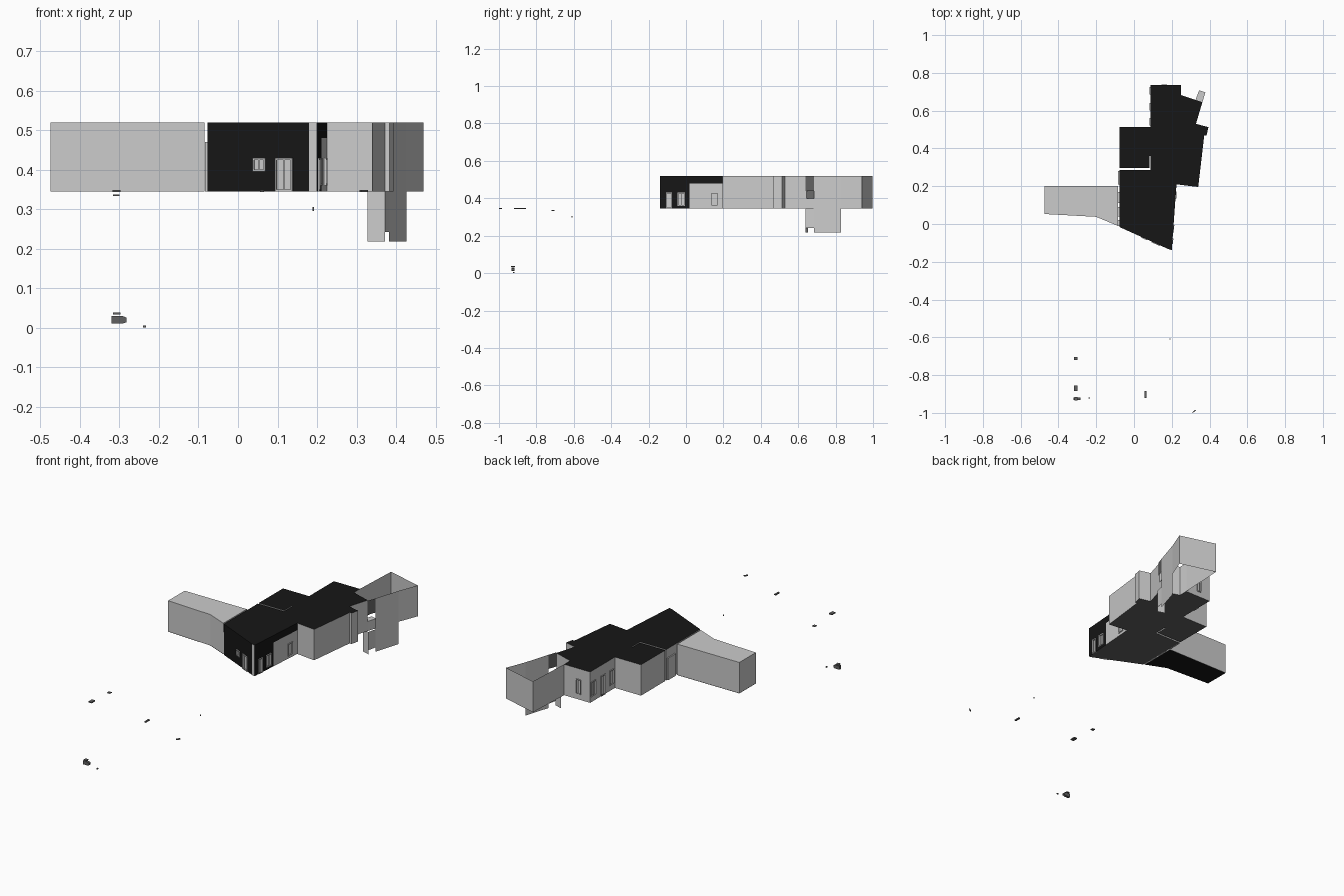
import bpy, bmesh, math
from mathutils import Vector

if "Cube" in bpy.data.objects:
    bpy.data.objects.remove(bpy.data.objects["Cube"])

Z0, Z1 = 0.345, 0.52          # storey floor and roof heights


def material(name, c):
    m = bpy.data.materials.new(name)
    m.diffuse_color = (c, c, c, 1)
    m.use_nodes = True
    m.node_tree.nodes["Principled BSDF"].inputs["Base Color"].default_value = m.diffuse_color
    return m


BLACK = material("black", 0.008)
DARK = material("dark_grey", 0.12)


def make(name, faces, mat=None):
    """Object from a list of faces, each a list of 3D points."""
    bm = bmesh.new()
    for f in faces:
        bm.faces.new([bm.verts.new(p) for p in f])
    bmesh.ops.remove_doubles(bm, verts=bm.verts, dist=1e-5)
    me = bpy.data.meshes.new(name)
    bm.to_mesh(me)
    bm.free()
    ob = bpy.data.objects.new(name, me)
    bpy.context.collection.objects.link(ob)
    if mat:
        me.materials.append(mat)
    return ob


def flat(pts, z, up=True):
    """Horizontal face from a clockwise plan outline."""
    return [(x, y, z) for x, y in (pts[::-1] if up else pts)]


def wall(name, a, b, z0=Z0, z1=Z1, holes=(), mat=None):
    """Vertical sheet from a to b, outside on the left of a->b.
    holes: (start, end, bottom, top), start and end as fractions."""
    a, b = Vector(a), Vector(b)
    n = Vector((a.y - b.y, b.x - a.x)).normalized()

    def p(t, z, d=0):
        q = a.lerp(b, t) + n * d
        return (q.x, q.y, z)

    def quad(s, e, l, h, d=0):
        return [p(e, l, d), p(s, l, d), p(s, h, d), p(e, h, d)]

    ts = sorted({0, 1} | {t for h in holes for t in h[:2]})
    zs = sorted({z0, z1} | {z for h in holes for z in h[2:]})
    faces = []
    for s, e in zip(ts, ts[1:]):
        for l, h in zip(zs, zs[1:]):
            if not any(o[0] <= s and e <= o[1] and o[2] <= l and h <= o[3] for o in holes):
                faces.append(quad(s, e, l, h))
    make(name, faces, mat)
    # window and door frames with recessed panes
    for s, e, l, h in holes:
        w = min((e - s) * 0.1, 0.05)
        f = 0.005
        parts = [quad(s, s + w, l, h, 0.004), quad(e - w, e, l, h, 0.004),
                 quad(s, e, h - f, h, 0.004), quad(s, e, l, l + f, 0.004),
                 quad(s, e, l, h, -0.008)]
        for t in (s, e):
            parts.append([p(t, l, 0.004), p(t, l, -0.008), p(t, h, -0.008), p(t, h, 0.004)])
        for z in (l, h):
            parts.append([p(s, z, 0.004), p(e, z, 0.004), p(e, z, -0.008), p(s, z, -0.008)])
        m = (s + e) / 2
        parts.append(quad(m - w / 3, m + w / 3, l, h, 0.002))
        make(name + "_window", parts)


def prism(name, pts, z0, z1, mat=None):
    """Closed block from a clockwise plan outline."""
    faces = [flat(pts, z1), flat(pts, z0, False)]
    for (ax, ay), (bx, by) in zip(pts, pts[1:] + pts[:1]):
        faces.append([(bx, by, z0), (ax, ay, z0), (ax, ay, z1), (bx, by, z1)])
    return make(name, faces, mat)


def box(name, x0, x1, y0, y1, z0, z1, mat=None):
    return prism(name, [(x0, y0), (x0, y1), (x1, y1), (x1, y0)], z0, z1, mat)


# Main building outline, clockwise, with the narrow slit on the left side
plan = [(-.077, -.016), (-.077, .287), (.088, .287), (.088, .36), (.081, .36),
        (.081, .297), (-.077, .297), (-.077, .513), (.087, .513), (.087, .735),
        (.25, .735), (.25, .682), (.362, .645), (.328, .53), (.394, .513),
        (.384, .468), (.372, .47), (.34, .196), (.225, .21), (.2, -.138), (.18, -.132)]
make("roof", [flat(plan, Z1)], BLACK)
make("floor", [flat(plan, Z0, False)], DARK)

# Openings per wall, keyed by the index of the wall's first corner
win = (.39, .48)
openings = {
    9 - 1: [(.04, .22, .375, .46), (.4, .58, .345, .46), (.78, .96, .375, .46)],
    9: [(.36, .54, .375, .46)],
    18: [(.2, .36, .39, .48)],
    19: [],
    20: [(.16, .33, .345, .43), (.43, .55, .395, .43)],
}
for i, a in enumerate(plan):
    b = plan[(i + 1) % len(plan)]
    if i in (18, 20):
        mat = BLACK
    else:
        mat = None
    if i == 18:
        # side wall: grey rear part below a black band, black front part
        c = Vector(a).lerp(Vector(b), .55)
        wall("side_wall_band", a, c, .48, Z1, mat=BLACK)
        wall("side_wall_rear", a, c, Z0, .48, [(.2, .4, .36, .43)])
        wall("side_wall_front", c, b, Z0, Z1, [(.15, .4, .36, .43), (.6, .8, .345, .43)], BLACK)
    else:
        wall("wall_%02d" % i, a, b, holes=openings.get(i, ()), mat=mat)

# Left wing, light block with a dark underside
wing = [(-.475, .053), (-.475, .2), (-.085, .2), (-.085, -.01), (-.2, .038)]
prism("left_wing", wing, Z0, Z1)
make("left_wing_underside", [flat(wing, Z0 - .0008, False)], BLACK)
# Shallow frames along the left wall
for y0, y1 in ((-.01, .02), (.04, .09), (.11, .17), (.21, .28)):
    box("left_frame", -.084, -.077, y0, y1, Z0, .47)

# Open courtyard walls behind the building
court = [(.25, .735), (.262, .998), (.47, .94), (.427, .83)]
for a, b in zip(court, court[1:]):
    wall("courtyard_wall", a, b)

# Stair walls that drop below the floor
wall("stair_side_wall", (.427, .83), (.382, .685), .218, Z1)
wall("stair_link_wall", (.382, .685), (.372, .638), .242, Z0)
wall("stair_front_wall", (.372, .638), (.328, .652), .218, Z0)
wall("stair_header", (.382, .685), (.366, .64), .44, Z1, mat=DARK)
make("stair_landing", [flat([(.325, .655), (.345, .708), (.378, .697), (.362, .645)], .4)])
wall("stair_landing_wall", (.378, .697), (.362, .645), Z0, .4)

# Small loose pieces in front
box("loose_plate_a", -.317, -.3, -.72, -.703, .333, .337, DARK)
box("loose_plate_b", -.318, -.298, -.885, -.855, .343, .349, DARK)
box("loose_plate_c", .056, .066, -.92, -.885, .343, .349, DARK)
prism("loose_plate_d", [(.308, -.997), (.323, -.983), (.329, -.986), (.312, -1.0)], .343, .349, DARK)
box("loose_stick", .189, .192, -.611, -.607, .296, .305, DARK)
box("loose_chip", -.241, -.233, -.925, -.918, 0, .006, DARK)
block = [(-.32, .01), (-.32, .03), (-.293, .03), (-.282, .025), (-.282, .014), (-.293, .01)]
ob = make("loose_block", [[(x, -.932, z) for x, z in block[::-1]],
                          [(x, -.918, z) for x, z in block]]
          + [[(a[0], -.932, a[1]), (b[0], -.932, b[1]), (b[0], -.918, b[1]), (a[0], -.918, a[1])]
             for a, b in zip(block, block[1:] + block[:1])], DARK)
box("loose_block_cap", -.316, -.298, -.935, -.915, .033, .038, DARK)
